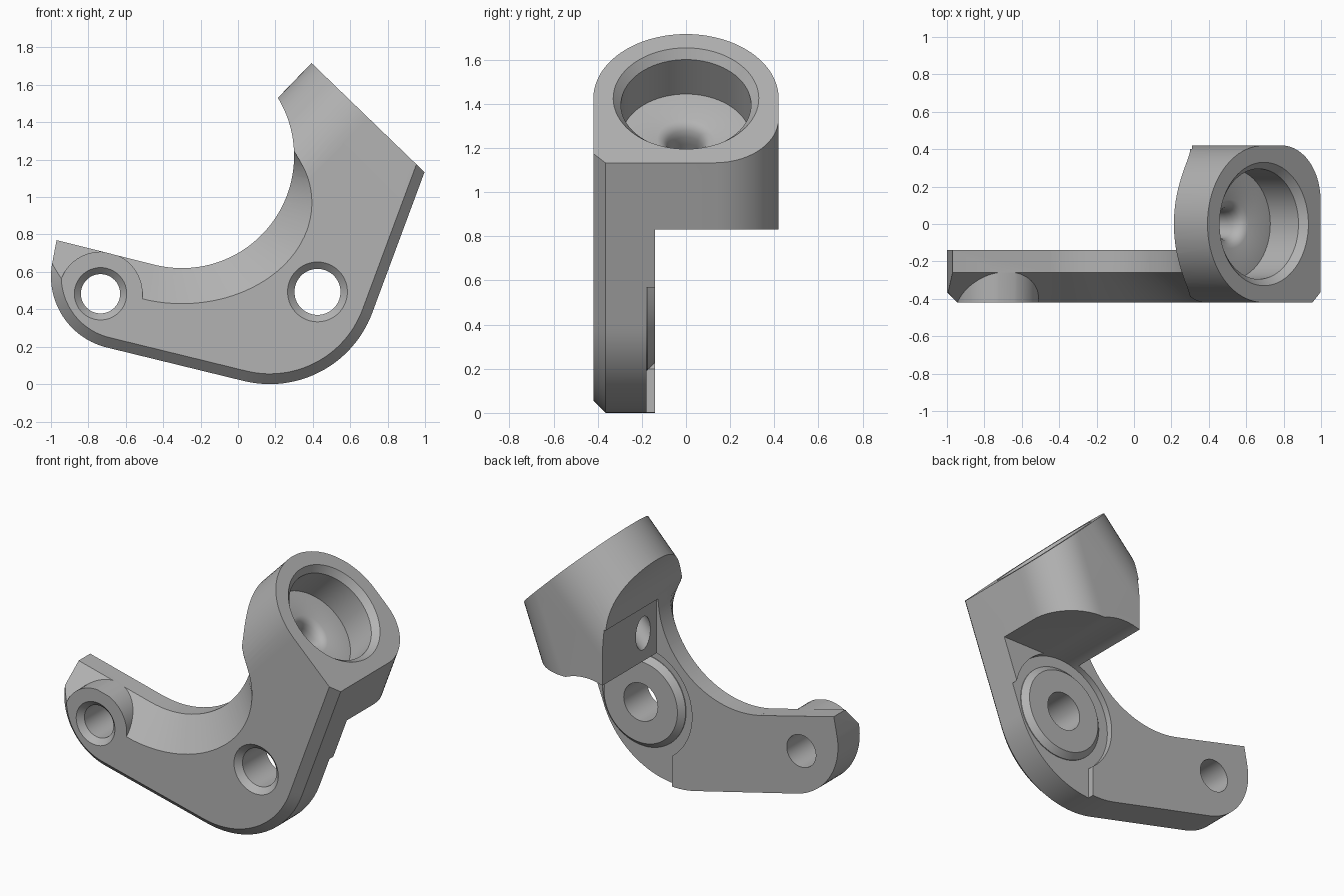
import bpy, bmesh, math
from mathutils import Vector

if "Cube" in bpy.data.objects:
    bpy.data.objects.remove(bpy.data.objects["Cube"], do_unlink=True)

steel = bpy.data.materials.new("plain_grey")
steel.use_nodes = True
steel.diffuse_color = (0.45, 0.45, 0.45, 1)
steel.node_tree.nodes["Principled BSDF"].inputs["Base Color"].default_value = (0.45, 0.45, 0.45, 1)


def loft(name, rings):
    """Closed solid through rings of equal point count."""
    bm = bmesh.new()
    loops = [[bm.verts.new(p) for p in ring] for ring in rings]
    for a, b in zip(loops, loops[1:]):
        for i in range(len(a)):
            j = (i + 1) % len(a)
            bm.faces.new((a[i], a[j], b[j], b[i]))
    bm.faces.new(loops[0][::-1])
    bm.faces.new(loops[-1])
    bmesh.ops.recalc_face_normals(bm, faces=bm.faces)
    mesh = bpy.data.meshes.new(name)
    bm.to_mesh(mesh)
    bm.free()
    mesh.materials.append(steel)
    obj = bpy.data.objects.new(name, mesh)
    bpy.context.collection.objects.link(obj)
    return obj


def lathe(name, origin, axis, profile, n=72):
    """Turned solid: profile holds (distance along axis, radius)."""
    axis = Vector(axis).normalized()
    e1 = axis.orthogonal().normalized()
    e2 = axis.cross(e1)
    angles = [math.tau * i / n for i in range(n)]
    return loft(name, [[Vector(origin) + axis * d + (e1 * math.cos(a) + e2 * math.sin(a)) * r
                        for a in angles] for d, r in profile])


def box(name, x, y, z):
    return loft(name, [[(x[0], v, z[0]), (x[1], v, z[0]), (x[1], v, z[1]), (x[0], v, z[1])] for v in y])


def combine(target, other, operation="DIFFERENCE"):
    mod = target.modifiers.new("combine", "BOOLEAN")
    mod.operation, mod.object, mod.solver = operation, other, "EXACT"
    bpy.context.view_layer.objects.active = target
    bpy.ops.object.modifier_apply(modifier=mod.name)
    bpy.data.objects.remove(other, do_unlink=True)


def arc(cx, cz, rx, rz, start, end, n):
    steps = [math.radians(start + (end - start) * i / n) for i in range(n + 1)]
    return [(cx + rx * math.cos(a), cz + rz * math.sin(a)) for a in steps]


def at(points, y):
    return [(x, y, z) for x, z in points]


FRONT, BACK, R, CH = -0.42, -0.14, 0.42, 0.055
n_dir = Vector((0.695, 0, 0.72)).normalized()      # socket axis
u_dir = Vector((n_dir.z, 0, -n_dir.x))             # across the socket face
face_c = Vector((0.695, 0, 1.425))
side = Vector((0.348, 0, 0.937)).normalized()      # outer side of the bracket
side_n = Vector((side.z, 0, -side.x))
corner = face_c + u_dir * R
cos_s = side.dot(n_dir)
flare = math.sqrt(1 - cos_s ** 2) / cos_s
heel_r = (corner.dot(side_n) - 0.17 * side_n.x) / (1 + side_n.z)
lobe, knuckle = (-0.735, 0, 0.483), (0.425, 0, 0.493)


# Flat plate, chamfered along its outer front edge
def outline(o):
    end = corner - side * 0.2 - side_n * o
    inner = face_c - n_dir * 0.2
    low = face_c - n_dir * 0.66
    return ([(-0.97 + o, 0.77 - o / 4)]
            + arc(-0.61, 0.575, 0.39 - o, 0.39 - o, 170, 256, 20)
            + arc(0.17, heel_r, heel_r - o, heel_r - o, 256, 339.6, 28)
            + [(end.x, end.z), (inner.x, inner.z), (low.x, low.z),
               (0.1, 0.95), (-0.4, 0.75), (-0.443, 0.637)])


bracket = loft("bracket", [at(outline(CH), FRONT), at(outline(0), FRONT + CH), at(outline(0), BACK)])

# Socket block: round on top, one rounded and one chamfered lower corner
section = [(-p, q) for p, q in arc(0, 0, R, R, -90, 90, 40)]
section += [(p, q) for p, q in arc(0.13, 0.13, 0.29, 0.29, 90, 0, 14)]
section += [(R, FRONT + CH), (R - CH / cos_s, FRONT)]


def block_ring(d):
    return [face_c - n_dir * d + u_dir * (u + (d * flare if u > 0.1 else 0)) + Vector((0, y, 0))
            for u, y in section]


block = loft("socket_block", [block_ring(0), block_ring(0.7)])
clear = 0.37
combine(block, lathe("screw_clearance", knuckle, (0, 1, 0), [(-0.2, clear), (1, clear)]))
combine(block, box("underside_cut", (-1, 2), (-0.2, 1), (-0.5, 0.83)))
combine(block, box("inner_cut", (-1, 0.31), (BACK, 1), (0, 1.2)))
combine(bracket, block, "UNION")

# Large round throat
combine(bracket, lathe("throat", (-0.3, 0, 1.22), (0, 1, 0), [(-1, 0.6), (1, 0.6)], 128))

# Sloping scoop on the front of the throat, leaving a round boss at the lobe
rim = arc(-0.3, 1.22, 0.6, 0.6, 3, -104, 40) + [(-1.1, 0.801), (-1.1, 1.25)]
lip = arc(-0.3, 0.97, 0.695, 0.54, 31, -104, 40) + [(-1.1, 0.604), (-1.1, 1.25)]


def scoop_ring(t):
    return [(a[0] + (b[0] - a[0]) * t, a[1] + (b[1] - a[1]) * t) for a, b in zip(rim, lip)]


scoop = loft("scoop", [at(scoop_ring(-0.06), -0.25), at(scoop_ring(1), FRONT), at(scoop_ring(1.5), -0.5)])
combine(scoop, lathe("lobe_boss", lobe, (0, 1, 0), [(-0.7, 0.225), (0, 0.225)]))
combine(bracket, scoop)

# Recess around the rear pad, running out through the heel
recess = lathe("pad_recess", knuckle, (0, 1, 0), [(-0.18, clear), (-0.1, clear)])
combine(recess, loft("recess_tail", [at([(0.2, -0.1), (0.9, -0.1), (0.6, 0.4), (0.2, 0.24)], y)
                                     for y in (-0.18, -0.1)]), "UNION")
combine(bracket, recess)
combine(bracket, lathe("rear_pad", knuckle, (0, 1, 0),
                       [(-0.22, 0.3), (-0.175, 0.3), (BACK, 0.265)]), "UNION")

# Screw holes with countersunk fronts
for centre, r, r_out in ((lobe, 0.105, 0.14), (knuckle, 0.123, 0.16)):
    combine(bracket, lathe("screw_hole", centre, (0, 1, 0),
                           [(FRONT - 0.035, 2 * r_out - r), (FRONT + 0.035, r), (0.1, r)]))

# Socket with chamfered mouth and a small rounded drain hole
combine(bracket, lathe("socket", face_c, -n_dir,
                       [(-0.02, 0.3475), (0.04, 0.295), (0.257, 0.295), (0.257, 0.13), (0.268, 0.105),
                        (0.288, 0.088), (0.32, 0.078), (0.36, 0.075), (0.75, 0.075)]))

bpy.ops.object.select_all(action="DESELECT")
bracket.select_set(True)
bpy.context.view_layer.objects.active = bracket
bpy.ops.object.shade_smooth_by_angle(angle=math.radians(28))
